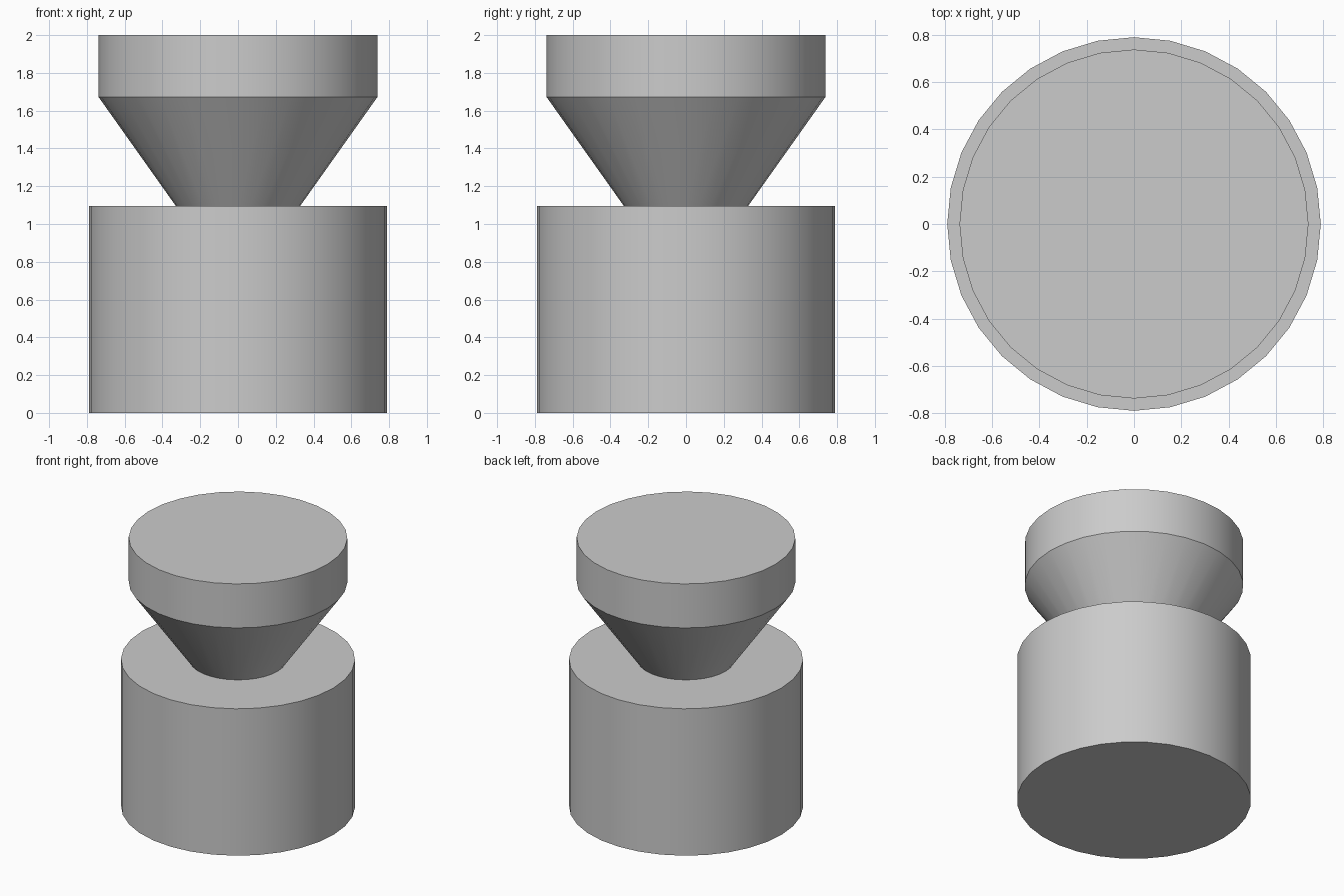
import bpy
import bmesh
import math

if "Cube" in bpy.data.objects:
    bpy.data.objects.remove(bpy.data.objects["Cube"])

SIDES = 32


def lathe(name, profile):
    """Closed solid of revolution from (radius, z) points, bottom to top."""
    bm = bmesh.new()
    rings = []
    for r, z in profile:
        rings.append([bm.verts.new((r * math.cos(2 * math.pi * i / SIDES),
                                    r * math.sin(2 * math.pi * i / SIDES), z))
                      for i in range(SIDES)])
    for low, high in zip(rings, rings[1:]):
        for i in range(SIDES):
            j = (i + 1) % SIDES
            bm.faces.new((low[i], low[j], high[j], high[i]))
    bm.faces.new(rings[0][::-1])
    bm.faces.new(rings[-1])
    mesh = bpy.data.meshes.new(name)
    bm.to_mesh(mesh)
    bm.free()
    obj = bpy.data.objects.new(name, mesh)
    bpy.context.collection.objects.link(obj)
    bpy.ops.object.select_all(action='DESELECT')
    obj.select_set(True)
    bpy.context.view_layer.objects.active = obj
    bpy.ops.object.shade_smooth_by_angle(angle=math.radians(30))
    return obj


# Wide cylindrical base
lathe("base", [(0.79, 0), (0.79, 1.094)])

# Flared neck with a straight-sided head
lathe("flared_head", [(0.328, 1.094), (0.738, 1.672), (0.738, 2.0)])
